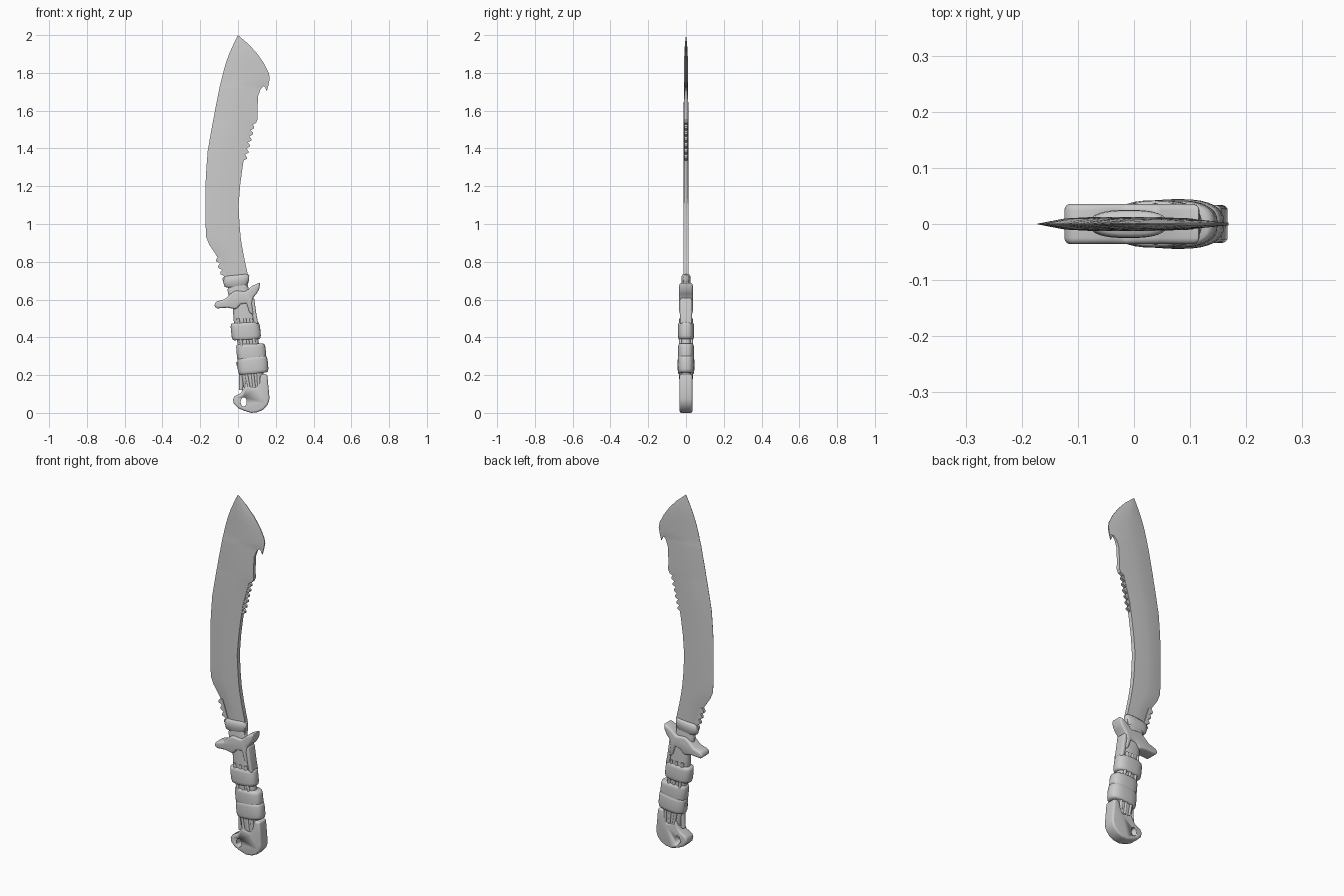
import bpy, bmesh, math
from mathutils import Vector

if "Cube" in bpy.data.objects:
    bpy.data.objects.remove(bpy.data.objects["Cube"])


def finish(name, bm, angle=35, bevel=0.0):
    bmesh.ops.recalc_face_normals(bm, faces=bm.faces)
    me = bpy.data.meshes.new(name)
    bm.to_mesh(me)
    bm.free()
    ob = bpy.data.objects.new(name, me)
    bpy.context.collection.objects.link(ob)
    bpy.ops.object.select_all(action='DESELECT')
    ob.select_set(True)
    bpy.context.view_layer.objects.active = ob
    if bevel:
        m = ob.modifiers.new("round", 'BEVEL')
        m.width, m.segments, m.limit_method = bevel, 4, 'ANGLE'
        m.angle_limit = math.radians(40)
        bpy.ops.object.modifier_apply(modifier="round")
    bpy.ops.object.shade_smooth_by_angle(angle=math.radians(angle))
    return ob


def skin(name, rings, angle=35):
    bm = bmesh.new()
    vs = [[bm.verts.new(p) for p in r] for r in rings]
    n = len(vs[0])
    for a, b in zip(vs, vs[1:]):
        for i in range(n):
            j = (i + 1) % n
            bm.faces.new((a[i], a[j], b[j], b[i]))
    bm.faces.new(vs[0])
    bm.faces.new(vs[-1])
    return finish(name, bm, angle)


def sleeve(name, rows, tilt=0.13, power=2.6, n=32):
    """Loft of superellipse rings; rows are (x, z, half width, half depth)."""
    rings = []
    for x, z, w, d in rows:
        ring = []
        for i in range(n):
            a = 2 * math.pi * i / n
            c, s = math.cos(a), math.sin(a)
            u = math.copysign(abs(c) ** (2 / power), c) * w
            v = math.copysign(abs(s) ** (2 / power), s) * d
            ring.append((x + u * math.cos(tilt), v, z + u * math.sin(tilt)))
        rings.append(ring)
    return skin(name, rings, 50)


def plate(name, outline, depth, bevel=0.0, y=0.0):
    """Front-view outline given thickness in y."""
    bm = bmesh.new()
    f = bm.faces.new([bm.verts.new((x, y - depth, z)) for x, z in outline])
    ext = bmesh.ops.extrude_face_region(bm, geom=[f])
    for v in ext['geom']:
        if isinstance(v, bmesh.types.BMVert):
            v.co.y += 2 * depth
    return finish(name, bm, 40, bevel)


def tube(name, pts, r):
    cu = bpy.data.curves.new(name, 'CURVE')
    cu.dimensions, cu.bevel_depth, cu.bevel_resolution = '3D', r, 3
    sp = cu.splines.new('POLY')
    sp.points.add(len(pts) - 1)
    for p, q in zip(sp.points, pts):
        p.co = (*q, 1)
    cu.use_fill_caps = True
    ob = bpy.data.objects.new(name, cu)
    bpy.context.collection.objects.link(ob)


# Blade: stations (z, cutting edge x, spine x, spine thickness)
blade = [(0.64, -.045, .05, .012), (0.72, -.068, .055, .012), (0.81, -.10, .035, .012),
         (0.845, -.122, .028, .012), (0.89, -.152, .02, .012), (0.93, -.168, .014, .012),
         (1.0, -.172, .008, .012), (1.1, -.172, .003, .012), (1.21, -.172, .012, .011),
         (1.30, -.167, .024, .011), (1.39, -.16, .038, .011), (1.525, -.136, .075, .01),
         (1.535, -.134, .095, .01), (1.555, -.13, .104, .01), (1.61, -.12, .103, .01),
         (1.68, -.106, .107, .009), (1.715, -.099, .120, .007), (1.73, -.096, .135, .005),
         (1.735, -.095, .161, .003), (1.77, -.086, .168, .002), (1.80, -.079, .163, .002),
         (1.85, -.065, .138, .002), (1.90, -.047, .103, .002), (1.95, -.025, .058, .001),
         (1.998, -.001, .002, .0005)]
rings = []
for z, l, r, t in blade:
    w = r - l
    T = min(.013, .012 * min(1, w / .12) + .0004)
    if z > 1.6:
        T *= 1 - .35 * (z - 1.6) / .4
    half = [(l, .0006), (l + .28 * w, T * .8), (l + .55 * w, T), (l + .85 * w, (T + t) / 2), (r, t)]
    rings.append([(x, -y, z) for x, y in half] + [(x, y, z) for x, y in reversed(half)])
skin("blade", rings, 25)

# Hook below the tip
plate("blade_hook", [(.125, 1.728), (.135, 1.731), (.144, 1.722), (.152, 1.703), (.16, 1.73),
                     (.168, 1.77), (.13, 1.77)], .003)


# Saw teeth along the spine and near the handle
def teeth(name, start, end, count, length, side):
    a, b = Vector(start), Vector(end)
    step = (b - a) / count
    for i in range(count):
        p, q = a + step * i, a + step * (i + 1)
        tip = p + step * .55 + Vector((side * length, 0))
        plate(f"{name}_{i + 1}", [(p.x - side * .015, p.y), tuple(p), (tip.x, tip.y + .005),
                                  (tip.x, tip.y - .004), tuple(q), (q.x - side * .015, q.y)], .008)


teeth("spine_tooth", (.074, 1.528), (.028, 1.335), 6, .016, 1)
teeth("heel_tooth", (-.106, .825), (-.062, .69), 4, .016, -1)

# Collar and neck at the blade root
sleeve("collar", [(-.008, .668, .05, .018), (-.009, .674, .062, .022), (-.01, .70, .069, .025),
                  (-.008, .722, .068, .024), (-.007, .73, .058, .017)], .1)
sleeve("neck", [(.015, .58, .055, .026), (.0, .655, .056, .022), (-.002, .685, .05, .019)], .15)

# Cross guard with its swept horns
plate("guard", [(.118, .692), (.112, .655), (.098, .63), (.082, .613), (.074, .58), (.084, .515),
                (.06, .53), (.045, .58), (.015, .575), (-.01, .548), (-.055, .557), (-.11, .553),
                (-.127, .565), (-.118, .588), (-.07, .602), (-.04, .63), (-.015, .648),
                (.04, .642), (.075, .672)], .036, .012)

# Grip core
sleeve("grip_core", [(.022, .60, .052, .028), (.036, .50, .06, .032), (.052, .38, .056, .03),
                     (.07, .25, .06, .031), (.084, .15, .056, .03), (.088, .09, .05, .026)])
plate("grip_front_spine", [(.085, .61), (.098, .52), (.108, .47), (.085, .47), (.072, .54),
                           (.06, .6)], .031, .008)

# Cord wraps
def wrap(name, top, bottom, w, d, tilt):
    (x1, z1), (x0, z0) = top, bottom
    rows = []
    for t, k in ((0, .86), (.05, .96), (.2, 1), (.5, 1.01), (.8, 1), (.95, .96), (1, .86)):
        rows.append((x0 + (x1 - x0) * t, z0 + (z1 - z0) * t, w * k, d * k))
    sleeve(name, rows, tilt)


wrap("upper_wrap", (.036, .478), (.046, .388), .077, .042, .06)
wrap("lower_wrap_top", (.066, .365), (.074, .275), .077, .042, .03)
wrap("lower_wrap_bottom", (.074, .297), (.083, .208), .08, .044, .1)

# Lengthwise strands showing between the wraps
for s in (-1, 1):
    for i, u in enumerate((-.036, 0.0, .032)):
        tube(f"strand_{'front' if s < 0 else 'back'}_{i + 1}",
             [(u + .036, s * .029, .50), (u + .052, s * .029, .38), (u + .072, s * .029, .25),
              (u * .8 + .085, s * .027, .14)], .008)
tube("edge_strand", [(.0, 0, .27), (.018, 0, .2), (.016, 0, .12)], .012)

# Pommel with lanyard hole
pommel = plate("pommel", [(-.022, .048), (-.027, .07), (-.018, .088), (.015, .105), (.035, .135),
                          (.045, .175), (.06, .14), (.095, .135), (.112, .165), (.122, .205),
                          (.155, .205), (.16, .15), (.167, .075), (.158, .045), (.135, .018),
                          (.105, .004), (.07, .0), (.03, .012), (0, .026)], .034, .013)
bm = bmesh.new()
bmesh.ops.create_cone(bm, cap_ends=True, segments=24, radius1=.016, radius2=.016, depth=.3)
for v in bm.verts:
    v.co = Vector((.03 + v.co.x, v.co.z, .058 + v.co.y * 1.5))
cutter = finish("hole_cutter", bm)
cutter.hide_render = True
mod = pommel.modifiers.new("hole", 'BOOLEAN')
mod.operation, mod.object, mod.solver = 'DIFFERENCE', cutter, 'EXACT'
bpy.context.view_layer.objects.active = pommel
bpy.ops.object.modifier_apply(modifier="hole")
bpy.data.objects.remove(cutter)
